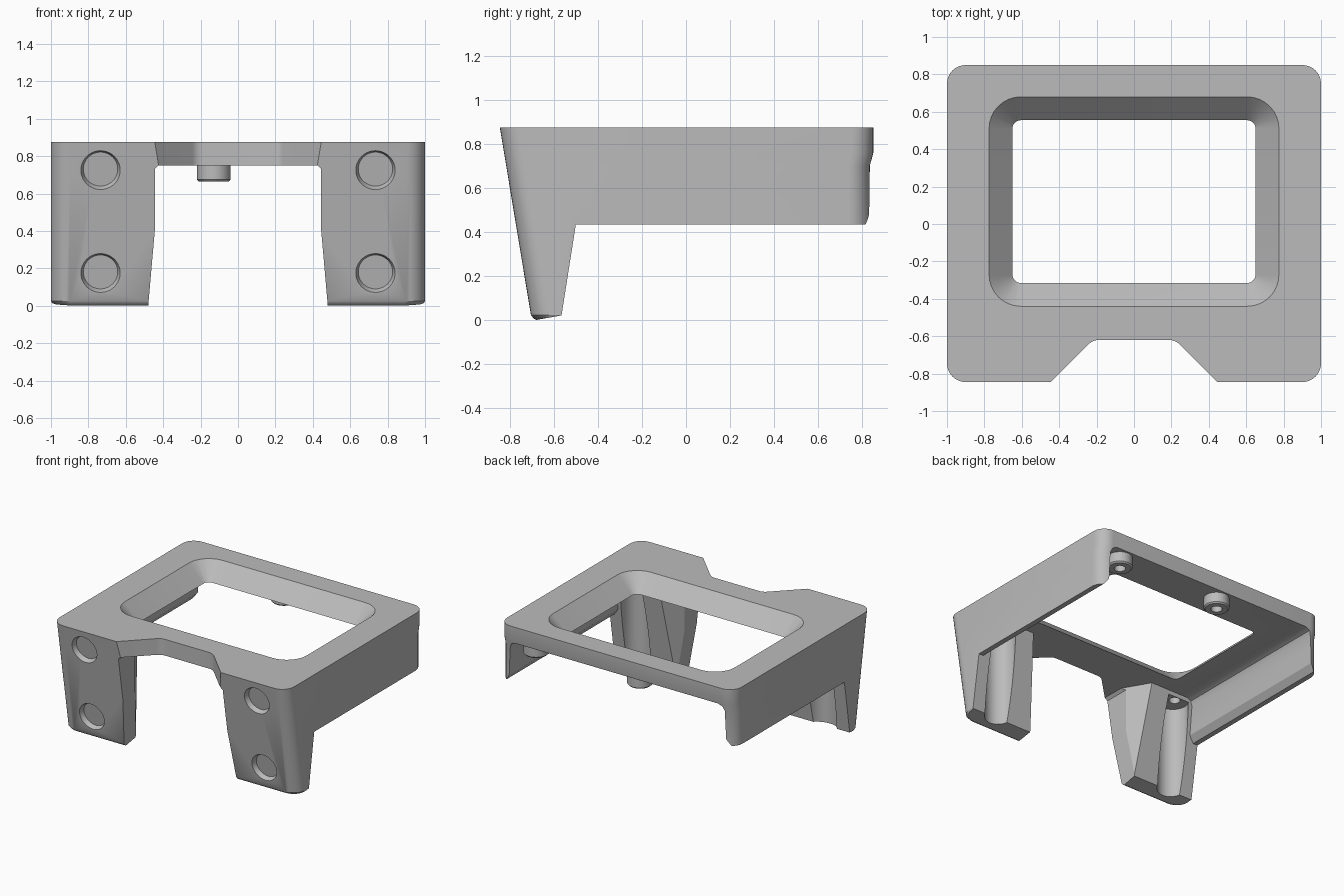
import bpy
from math import radians, sin, cos, atan2
from mathutils import Vector, Matrix

cube = bpy.data.objects.get("Cube")
if cube:
    bpy.data.objects.remove(cube, do_unlink=True)

grey = bpy.data.materials.new("plain grey")
grey.use_nodes = True
colour = (0.5, 0.5, 0.5, 1)
grey.diffuse_color = colour
grey.node_tree.nodes["Principled BSDF"].inputs["Base Color"].default_value = colour

TOP, UNDER, RIM = 0.875, 0.75, 0.435   # plate top, plate underside, side wall bottom


def loft(name, rings):
    """Solid skinned through rings of equal point count."""
    n = len(rings[0])
    verts = [p for ring in rings for p in ring]
    faces = [tuple(range(n))[::-1], tuple(range(len(verts) - n, len(verts)))]
    for k in range(len(rings) - 1):
        for i in range(n):
            a, b = k * n + i, k * n + (i + 1) % n
            faces.append((a, b, b + n, a + n))
    mesh = bpy.data.meshes.new(name)
    mesh.from_pydata(verts, [], faces)
    mesh.materials.append(grey)
    obj = bpy.data.objects.new(name, mesh)
    bpy.context.collection.objects.link(obj)
    # consistent outward normals
    import bmesh
    bm = bmesh.new()
    bm.from_mesh(mesh)
    bmesh.ops.recalc_face_normals(bm, faces=bm.faces)
    bm.to_mesh(mesh)
    bm.free()
    return obj


def rounded(points, r, steps=8):
    """Polygon with each corner replaced by a smooth fillet of radius r."""
    out = []
    for i, p in enumerate(points):
        p = Vector(p)
        a = (Vector(points[i - 1]) - p).normalized()
        b = (Vector(points[(i + 1) % len(points)]) - p).normalized()
        half = a.angle(b) / 2
        centre = p + (a + b).normalized() * r / sin(half)
        reach = r * cos(half) / sin(half)
        s, e = p + a * reach - centre, p + b * reach - centre
        turn = atan2(s.x * e.y - s.y * e.x, s.dot(e))
        for k in range(steps + 1):
            t = turn * k / steps
            out.append((centre.x + s.x * cos(t) - s.y * sin(t),
                        centre.y + s.x * sin(t) + s.y * cos(t)))
    return out


def box2d(x, y0, y1):
    return [(-x, y0), (x, y0), (x, y1), (-x, y1)]


def prism(name, outline, z0, z1):
    return loft(name, [[(x, y, z) for x, y in outline] for z in (z0, z1)])


def disc(name, r0, r1, depth, matrix, sides=40):
    ring = [(cos(radians(360 * i / sides)), sin(radians(360 * i / sides))) for i in range(sides)]
    return loft(name, [[tuple(matrix @ Vector((x * r, y * r, z))) for x, y in ring]
                       for r, z in ((r0, 0), (r1, depth))])


def combine(obj, tool, operation="DIFFERENCE"):
    mod = obj.modifiers.new("join", "BOOLEAN")
    mod.operation, mod.solver, mod.object = operation, "EXACT", tool
    bpy.context.view_layer.objects.active = obj
    bpy.ops.object.modifier_apply(modifier=mod.name)
    bpy.data.objects.remove(tool, do_unlink=True)


def front_y(z):
    return -0.845 + 0.145 * (TOP - z) / TOP


def leg_back_y(z):
    return -0.5 - 0.157 * (RIM - z)


# Outer block: sloping front, shallow step in the back edge, eased foot
rings = []
for z, inset, back in ((0, 0.025, 0.835), (0.008, 0.01, 0.835), (0.025, 0, 0.835),
                       (0.70, 0, 0.835), (0.76, 0, 0.85), (TOP, 0, 0.85)):
    outline = rounded(box2d(1 - inset, front_y(z) + inset, back), 0.1)
    rings.append([(x, y, z) for x, y in outline])
frame = loft("bezel_frame", rings)

# Space below the side walls and behind the legs, with the tilted feet
side = [(-0.8, -0.02), (-0.565, 0.022), (leg_back_y(RIM), RIM), (1.2, RIM), (1.2, -0.2), (-0.8, -0.2)]
combine(frame, loft("under_cut", [[(x, y, z) for y, z in side] for x in (-1.2, 1.2)]))

# Hollow between the side walls, open at the back
half = [(0.96, RIM - 0.6), (0.96, RIM), (0.925, RIM + 0.05), (0.915, UNDER - 0.05),
        (0.9, UNDER - 0.015), (0.865, UNDER)]
section = half + [(-x, z) for x, z in reversed(half)]
combine(frame, loft("hollow_cut", [[(x, leg_back_y(z), z) for x, z in section],
                                   [(x, 1.2, z) for x, z in section]]))

# Gap between the two legs
half = [(0.49, -0.1), (0.48, 0), (0.445, 0.4), (0.445, UNDER - 0.02), (0.425, UNDER)]
section = half + [(-x, z) for x, z in reversed(half)]
combine(frame, loft("leg_gap_cut", [[(x, y, z) for x, z in section] for y in (-1.2, 0)]))

# Notch in the front edge
notch = [(-0.69, -1.09), (0.69, -1.09), (0.445, -0.845), (0.22, -0.62), (-0.22, -0.62), (-0.445, -0.845)]
notch = rounded(notch[:2] + notch[3:5], 0.08)
combine(frame, prism("notch_cut", notch, UNDER - 0.1, 1))

# Window with a 45 degree bevelled surround
rings = []
for z, grow in ((UNDER - 0.1, 0), (UNDER - 0.005, 0), (TOP, 0.13), (TOP + 0.02, 0.15)):
    outline = rounded(box2d(0.645 + grow, -0.31 - grow, 0.55 + grow), 0.04 + grow)
    rings.append([(x, y, z) for x, y in outline])
combine(frame, loft("window_cut", rings))

tilt = Matrix.Rotation(radians(-90) + atan2(0.145, TOP), 4, "X")
for s in (1, -1):
    # Chamfer on the inner rear corner of each leg
    corner = [(s * 0.42, -0.66), (s * 0.42, -0.3), (s * 0.63, -0.3)]
    combine(frame, prism("corner_cut", corner, -0.1, UNDER))
    # Screw channel down the rear of each leg, with a pilot hole above
    combine(frame, disc("channel_cut", 0.11, 0.11, 0.82, Matrix.Translation((s * 0.79, -0.52, -0.1))))
    combine(frame, disc("pilot_cut", 0.04, 0.04, 0.1, Matrix.Translation((s * 0.79, -0.5, 0.7))))
    # Round shallow recesses on the front of each leg
    for z in (0.175, 0.725):
        place = Matrix.Translation((s * 0.735, front_y(z), z)) @ tilt @ Matrix.Translation((0, 0, -0.01))
        combine(frame, disc("recess_cut", 0.109, 0.092, 0.045, place))

# Rear screw bosses under the plate
for x in (0.755, -0.13):
    combine(frame, disc("boss", 0.08, 0.09, 0.01, Matrix.Translation((x, 0.745, 0.665))), "UNION")
    combine(frame, disc("boss", 0.09, 0.09, 0.1, Matrix.Translation((x, 0.745, 0.675))), "UNION")
    combine(frame, disc("boss_hole", 0.04, 0.04, 0.12, Matrix.Translation((x, 0.745, 0.65))))

bpy.ops.object.select_all(action="DESELECT")
frame.select_set(True)
bpy.context.view_layer.objects.active = frame
bpy.ops.object.shade_smooth_by_angle(angle=radians(28))
